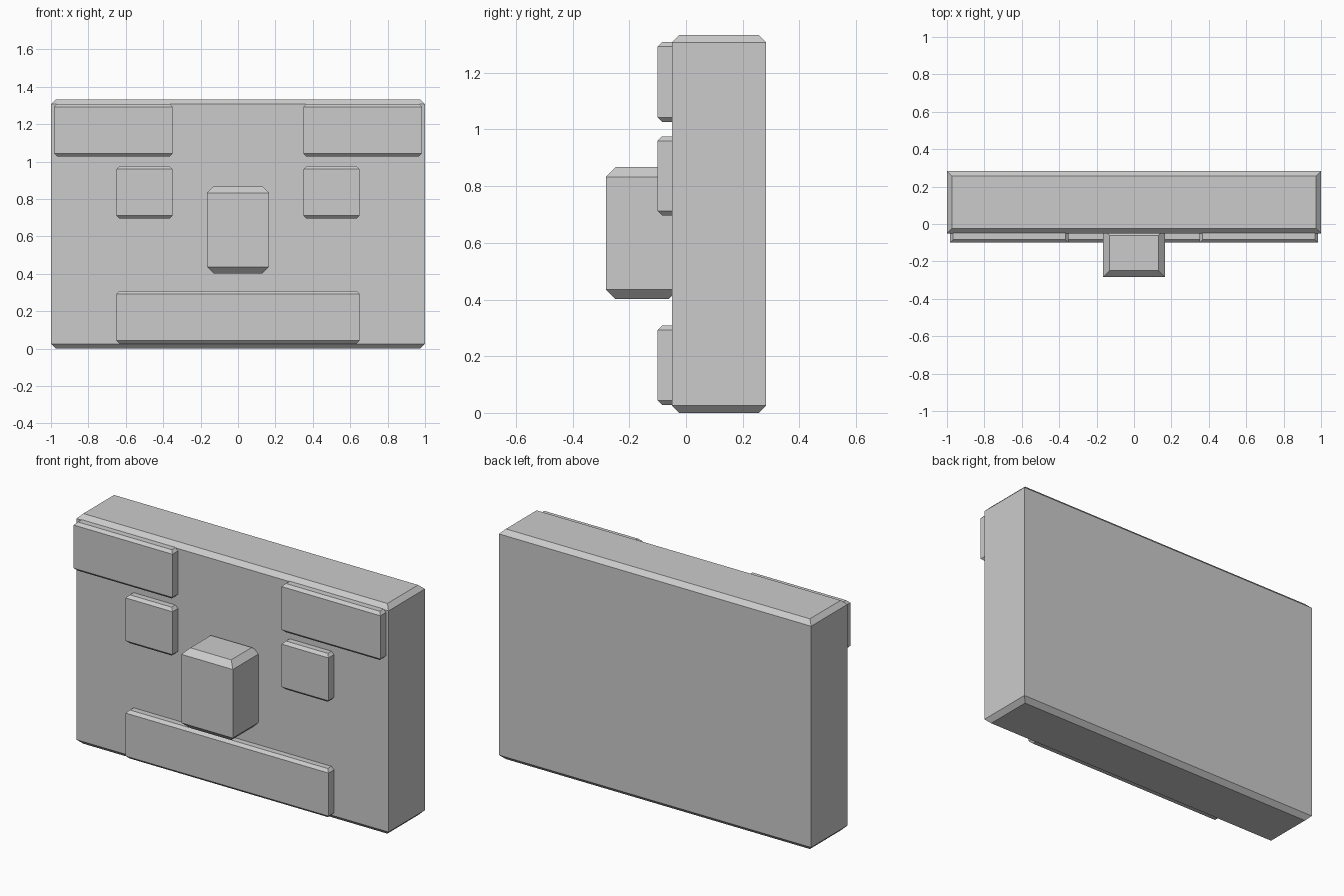
import bpy
import bmesh

if "Cube" in bpy.data.objects:
    bpy.data.objects.remove(bpy.data.objects["Cube"])


def brick(name, x, y, z, c):
    """Box whose top and bottom rims are chamfered by c; upright edges stay sharp."""
    bm = bmesh.new()
    # (inset, height) rings from bottom to top
    rings = []
    for inset, h in ((c, z[0]), (0, z[0] + c), (0, z[1] - c), (c, z[1])):
        x0, x1, y0, y1 = x[0] + inset, x[1] - inset, y[0] + inset, y[1] - inset
        rings.append([bm.verts.new((px, py, h)) for px, py in
                      ((x0, y0), (x1, y0), (x1, y1), (x0, y1))])
    for low, high in zip(rings, rings[1:]):
        for i in range(4):
            j = (i + 1) % 4
            bm.faces.new((low[i], low[j], high[j], high[i]))
    bm.faces.new(rings[0][::-1])
    bm.faces.new(rings[-1])
    mesh = bpy.data.meshes.new(name)
    bm.to_mesh(mesh)
    bm.free()
    obj = bpy.data.objects.new(name, mesh)
    bpy.context.collection.objects.link(obj)
    return obj


# Main slab
brick("head_slab", (-1, 1), (-0.05, 0.283), (0, 1.333), 0.026)

# Nose block
brick("nose", (-0.165, 0.165), (-0.283, -0.027), (0.402, 0.867), 0.034)

# Mouth bar
relief_y = (-0.1, -0.033)
brick("mouth", (-0.65, 0.65), relief_y, (0.028, 0.309), 0.016)

# Mirrored brows and eyes
for side, s in (("left", -1), ("right", 1)):
    brick("brow_" + side, sorted((s * 0.35, s * 0.983)), relief_y, (1.027, 1.309), 0.016)
    brick("eye_" + side, sorted((s * 0.35, s * 0.65)), relief_y, (0.696, 0.976), 0.016)
